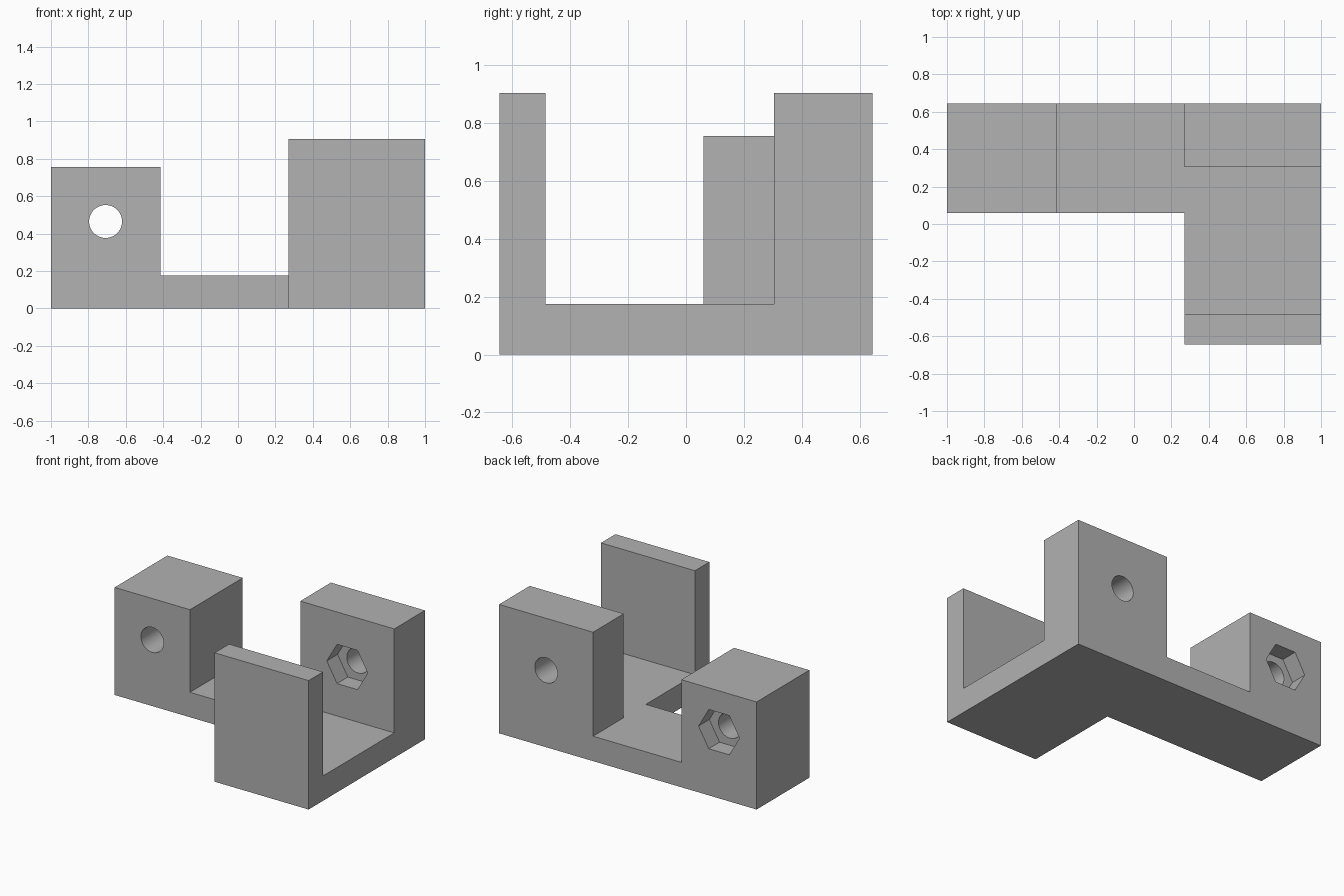
import bpy, bmesh
from math import cos, sin, tau
from mathutils import Vector

default = bpy.data.objects.get("Cube")
if default:
    bpy.data.objects.remove(default, do_unlink=True)

grey = bpy.data.materials.new("plain grey")
grey.use_nodes = True
colour = (0.445, 0.445, 0.445, 1)
grey.diffuse_color = colour
grey.node_tree.nodes["Principled BSDF"].inputs["Base Color"].default_value = colour


def prism(name, profile, axis, start, end):
    """Extrude a profile (horizontal, z) along the x or y axis."""
    def place(h, z):
        return (start, h, z) if axis == "x" else (h, start, z)

    bm = bmesh.new()
    face = bm.faces.new([bm.verts.new(place(h, z)) for h, z in profile])
    moved = bmesh.ops.extrude_face_region(bm, geom=[face])["geom"]
    shift = Vector((end - start, 0, 0) if axis == "x" else (0, end - start, 0))
    bmesh.ops.translate(bm, vec=shift,
                        verts=[v for v in moved if isinstance(v, bmesh.types.BMVert)])
    bmesh.ops.recalc_face_normals(bm, faces=bm.faces[:])
    mesh = bpy.data.meshes.new(name)
    bm.to_mesh(mesh)
    bm.free()
    mesh.materials.append(grey)
    obj = bpy.data.objects.new(name, mesh)
    bpy.context.collection.objects.link(obj)
    return obj


def ring(cx, cz, radius, sides):
    return [(cx + radius * cos(tau * i / sides), cz + radius * sin(tau * i / sides))
            for i in range(sides)]


def combine(target, tool, operation):
    mod = target.modifiers.new(operation.lower(), "BOOLEAN")
    mod.operation = operation
    mod.solver = "EXACT"
    mod.object = tool
    tool.hide_render = True
    bpy.context.view_layer.objects.active = target
    bpy.ops.object.modifier_apply(modifier=mod.name)
    bpy.data.objects.remove(tool, do_unlink=True)


FLOOR, LOW, HIGH = 0.175, 0.755, 0.905
FRONT, BACK = -0.645, 0.645
INNER, WALL = 0.27, 0.305
ARM_FRONT = 0.06

# U-shaped channel with a thin front wall and a thick back wall
body = prism("bracket_body", [
    (FRONT, 0), (BACK, 0), (BACK, HIGH), (WALL, HIGH),
    (WALL, FLOOR), (-0.485, FLOOR), (-0.485, HIGH), (FRONT, HIGH)], "x", INNER, 1)

# Side arm ending in a square block
arm = prism("side_arm", [
    (-1, 0), (INNER + 0.2, 0), (INNER + 0.2, FLOOR),
    (-0.415, FLOOR), (-0.415, LOW), (-1, LOW)], "y", ARM_FRONT, BACK)
combine(body, arm, "UNION")

# Bolt holes, each with a hexagonal nut pocket: x, z, bore span, pocket span
POCKET = 0.12
for cx, cz, bore, pocket in (
        (-0.708, (FLOOR + LOW) / 2, (0, 0.7), (BACK - POCKET, 0.7)),
        (0.635, (FLOOR + HIGH) / 2, (0.25, 0.7), (0.25, WALL + POCKET))):
    combine(body, prism("bolt_bore", ring(cx, cz, 0.088, 48), "y", *bore), "DIFFERENCE")
    combine(body, prism("nut_pocket", ring(cx, cz, 0.159, 6), "y", *pocket), "DIFFERENCE")

# Smooth bores, crisp edges
bpy.ops.object.select_all(action="DESELECT")
body.select_set(True)
bpy.context.view_layer.objects.active = body
bpy.ops.object.shade_smooth_by_angle()
